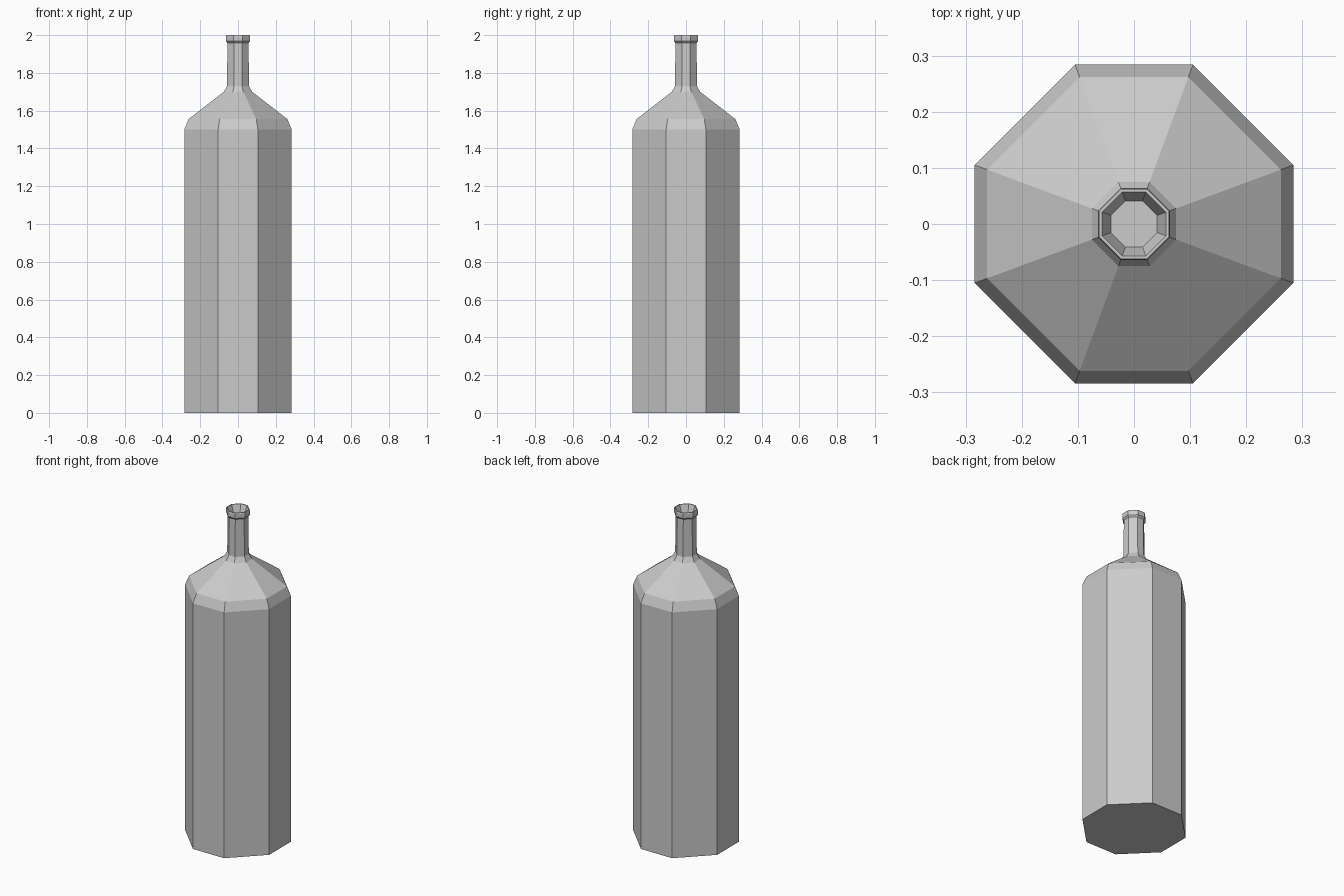
import bpy, bmesh

if "Cube" in bpy.data.objects:
    bpy.data.objects.remove(bpy.data.objects["Cube"])

# Bottle profile, base to lip and into the mouth: (distance to flat side, height)
PROFILE = [
    (0.284, 0.0), (0.284, 1.5),        # body
    (0.262, 1.555), (0.075, 1.70),     # shoulder
    (0.058, 1.73), (0.056, 1.958),     # neck
    (0.064, 1.968), (0.064, 1.993),    # lip
    (0.062, 2.0), (0.057, 2.0),        # rim
    (0.041, 1.955),                    # mouth floor
]
K = 0.37  # half side length relative to flat distance
CORNERS = [(1, -K), (1, K), (K, 1), (-K, 1), (-1, K), (-1, -K), (-K, -1), (K, -1)]

bm = bmesh.new()
rings = [[bm.verts.new((x * r, y * r, z)) for x, y in CORNERS] for r, z in PROFILE]
for low, high in zip(rings, rings[1:]):
    for i in range(8):
        j = (i + 1) % 8
        bm.faces.new((low[i], low[j], high[j], high[i]))

# Base and mouth floor
bm.faces.new(rings[0][::-1])
bm.faces.new(rings[-1])
bmesh.ops.recalc_face_normals(bm, faces=bm.faces[:])

mesh = bpy.data.meshes.new("bottle")
bm.to_mesh(mesh)
bm.free()
bpy.context.collection.objects.link(bpy.data.objects.new("bottle", mesh))
